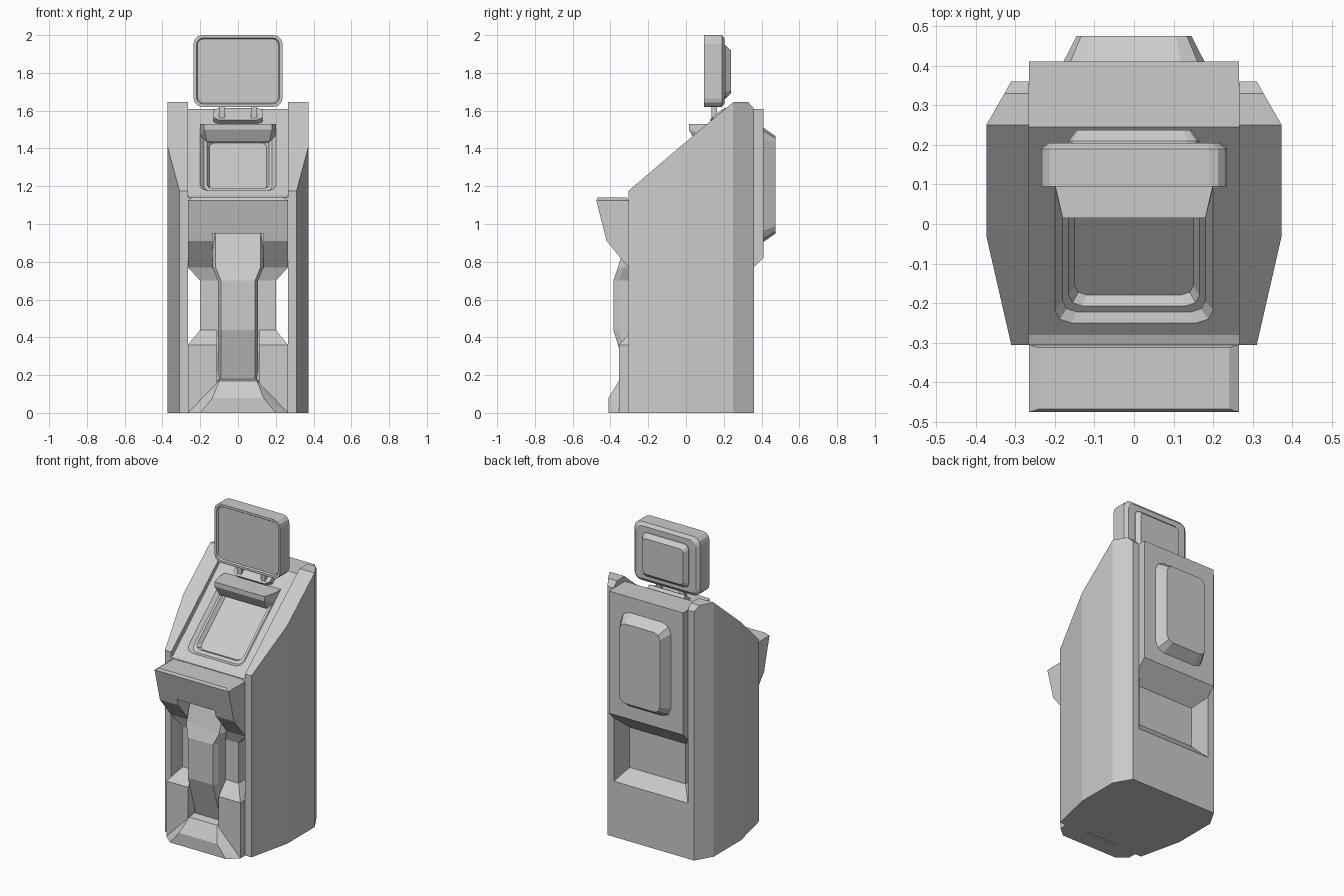
import bpy, bmesh, math
from mathutils import Vector

if "Cube" in bpy.data.objects:
    bpy.data.objects.remove(bpy.data.objects["Cube"])


def finish(name, bm):
    bmesh.ops.recalc_face_normals(bm, faces=bm.faces)
    me = bpy.data.meshes.new(name)
    bm.to_mesh(me)
    bm.free()
    ob = bpy.data.objects.new(name, me)
    bpy.context.collection.objects.link(ob)
    return ob


def loft(name, rings):
    """Skin a list of equal-length rings and cap both ends."""
    bm = bmesh.new()
    vs = [[bm.verts.new(p) for p in r] for r in rings]
    n = len(vs[0])
    for a, b in zip(vs, vs[1:]):
        for i in range(n):
            j = (i + 1) % n
            bm.faces.new((a[i], a[j], b[j], b[i]))
    bm.faces.new(vs[0])
    bm.faces.new(vs[-1])
    return finish(name, bm)


def hull(name, pts):
    bm = bmesh.new()
    for p in pts:
        bm.verts.new(p)
    bmesh.ops.convex_hull(bm, input=bm.verts)
    bmesh.ops.dissolve_limit(bm, angle_limit=0.02, verts=bm.verts, edges=bm.edges)
    return finish(name, bm)


def sym(pts):
    return [(s * x, y, z) for x, y, z in pts for s in (-1, 1)]


def rounded(w, v0, v1, r, seg=2):
    """Rounded rectangle of half width w between v0 and v1."""
    out = []
    for k, (cx, cv) in enumerate([(w - r, v1 - r), (r - w, v1 - r), (r - w, v0 + r), (w - r, v0 + r)]):
        for i in range(seg + 1):
            a = math.pi / 2 * (k + i / seg)
            out.append((cx + r * math.cos(a), cv + r * math.sin(a)))
    return out


def upright(y, w, z0, z1, r, seg=2):
    return [(x, y, z) for x, z in rounded(w, z0, z1, r, seg)]


def cut(ob, cutter):
    cutter.hide_render = True
    cutter.hide_set(True)
    m = ob.modifiers.new("cut", 'BOOLEAN')
    m.operation, m.object, m.solver = 'DIFFERENCE', cutter, 'EXACT'


# Side panels: stations along y as (y, outer x, top z)
stations = [(-.305, .31, 1.175), (-.03, .373, 1.41), (.25, .373, 1.645), (.33, .327, 1.645), (.36, .31, 1.61)]
for s, side in ((-1, "left"), (1, "right")):
    loft(side + "_panel", [[(s * .265, y, 0), (s * xo, y, 0), (s * xo, y, zt), (s * .265, y, zt)]
                           for y, xo, zt in stations])

# Upper cabinet with sloped control face
prof = [(-.305, .77), (-.305, 1.14), (-.28, 1.15), (.245, 1.61), (.41, 1.61), (.41, .82), (.36, .77)]
cabinet = loft("upper_cabinet", [[(x, y, z) for y, z in prof] for x in (-.265, .265)])

# Two-step screen recess, drawn in the plane of the slope
origin = Vector((0, -.28, 1.15))
along = Vector((0, .525, .46)).normalized()
normal = Vector((0, -along.z, along.y))


def on_slope(w, v0, v1, r, depth):
    return [origin + Vector((x, 0, 0)) + along * v - normal * depth for x, v in rounded(w, v0, v1, r)]


cut(cabinet, loft("bezel_cutter", [on_slope(.205, .035, .535, .045, -.005), on_slope(.18, .06, .51, .035, .02)]))
cut(cabinet, loft("screen_cutter", [on_slope(.168, .077, .493, .035, .015), on_slope(.15, .095, .475, .03, .045)]))

# Waisted lower body: (z, half width, front y, back y)
levels = [(0, .265, -.29, .36), (.36, .265, -.29, .36), (.44, .2, -.28, .29),
          (.70, .2, -.28, .29), (.77, .265, -.305, .36)]
loft("lower_body", [[(-w, a, z), (w, a, z), (w, b, z), (-w, b, z)] for z, w, a, b in levels])

# Lower front pads either side of the column
for s, side in ((-1, "left"), (1, "right")):
    hull(side + "_front_pad", [(s * x, y, z) for x, y, z in [
        (.11, -.355, 0), (.265, -.355, 0), (.11, -.355, .36), (.265, -.355, .36),
        (.11, -.27, 0), (.265, -.27, 0), (.265, -.27, .36),
        (.11, -.28, .44), (.2, -.28, .44)]])

# Foot wedge
hull("foot_wedge", sym([(.265, -.355, 0), (.2, -.41, 0), (.135, -.41, .08), (.1, -.355, .17),
                        (.1, -.30, .18), (.265, -.30, 0)]))

# Front column with chamfered sides: (z, half width, front y)
col = [(.12, .09, -.30), (.18, .09, -.305), (.44, .09, -.385), (.70, .09, -.385), (.77, .118, -.36), (.95, .118, -.31)]
loft("front_column", [[(-w - .017, -.25, z), (-w - .017, y + .03, z), (-w, y, z),
                       (w, y, z), (w + .017, y + .03, z), (w + .017, -.25, z)] for z, w, y in col])

# Front shelf, notched for the column
shelf = hull("front_shelf", sym([(.265, -.475, 1.125), (.265, -.42, .91), (.265, -.305, .77),
                                 (.265, -.305, 1.125), (.24, -.467, 1.14), (.24, -.312, 1.14)]))
cut(shelf, hull("notch_cutter", sym([(.135, y, z) for y in (-.6, -.29) for z in (.6, .95)])))

# Hood over the screen
hull("screen_hood", sym([(.18, .015, 1.53), (.18, .015, 1.50), (.2, .10, 1.53), (.2, .16, 1.53),
                         (.2, .09, 1.47), (.165, .05, 1.435), (.2, .16, 1.47), (.165, .12, 1.43)]))

# Monitor bracket and posts
hull("monitor_bracket", sym([(.13, .14, 1.565), (.13, .19, 1.605), (.10, .125, 1.55), (.10, .21, 1.615),
                             (.13, .18, 1.53), (.13, .23, 1.58), (.10, .16, 1.52), (.10, .24, 1.58)]))
for s, side in ((-1, "left"), (1, "right")):
    hull(side + "_monitor_post", [(s * x, y, z) for x in (.07, .10) for y in (.135, .165) for z in (1.55, 1.64)])

# Monitor with recessed screen and rear housing
loft("monitor", [upright(.105, .214, 1.641, 1.979, .03, 3), upright(.095, .22, 1.635, 1.985, .035, 3),
                 upright(.095, .235, 1.62, 2.0, .045, 3), upright(.19, .235, 1.62, 2.0, .045, 3),
                 upright(.205, .215, 1.64, 1.98, .035, 3)])
loft("monitor_rear_housing", [upright(.20, .165, 1.665, 1.945, .03), upright(.21, .165, 1.665, 1.945, .03),
                              upright(.237, .145, 1.69, 1.92, .02)])

# Rear hatch
loft("rear_hatch", [upright(.40, .178, .905, 1.51, .06), upright(.41, .178, .905, 1.51, .06),
                    upright(.475, .145, .95, 1.465, .04)])
